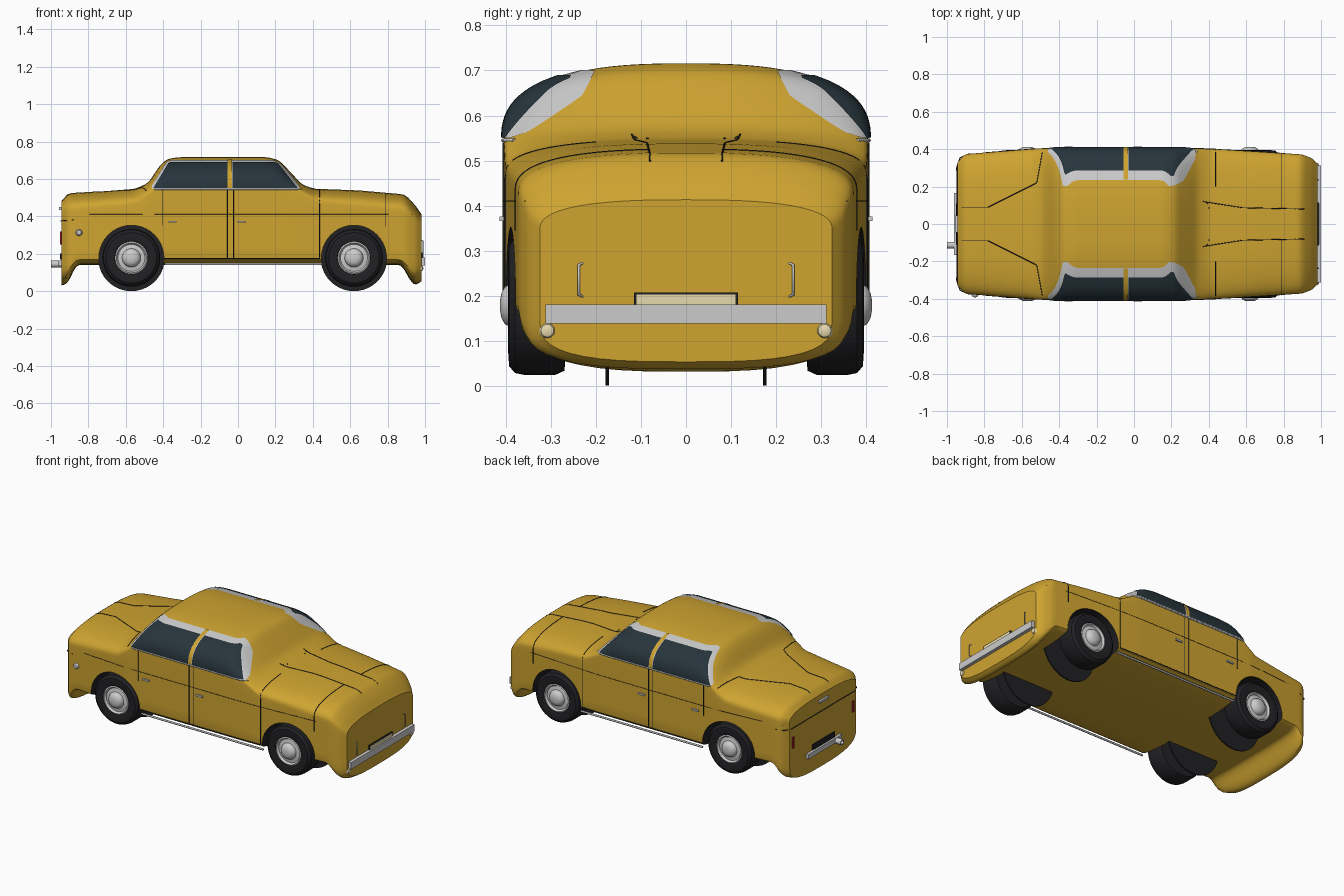
import bpy, bmesh, math
from mathutils import Vector, Matrix

if "Cube" in bpy.data.objects:
    bpy.data.objects.remove(bpy.data.objects["Cube"])


def mat(name, *rgb):
    m = bpy.data.materials.new(name)
    m.diffuse_color = (*rgb, 1)
    m.use_nodes = True
    m.node_tree.nodes["Principled BSDF"].inputs["Base Color"].default_value = m.diffuse_color
    return m


GOLD = mat("gold paint", 0.62, 0.37, 0.03)
DARK = mat("rubber", 0.015, 0.015, 0.018)
GLASS = mat("glass", 0.02, 0.035, 0.045)
CREAM = mat("lamp cream", 0.8, 0.7, 0.42)
RED = mat("lamp red", 0.4, 0.01, 0.03)
TRIM = mat("trim grey", 0.55, 0.55, 0.56)


def add(name, verts, faces, material=None, smooth=True):
    me = bpy.data.meshes.new(name)
    me.from_pydata([tuple(v) for v in verts], [], faces)
    bm = bmesh.new()
    bm.from_mesh(me)
    bmesh.ops.remove_doubles(bm, verts=bm.verts, dist=1e-5)
    bmesh.ops.recalc_face_normals(bm, faces=bm.faces)
    bm.to_mesh(me)
    bm.free()
    ob = bpy.data.objects.new(name, me)
    bpy.context.collection.objects.link(ob)
    if material:
        me.materials.append(material)
    if smooth:
        shade(ob)
    return ob


def shade(ob):
    bpy.ops.object.select_all(action='DESELECT')
    ob.select_set(True)
    bpy.context.view_layer.objects.active = ob
    bpy.ops.object.shade_smooth_by_angle(angle=math.radians(35))


def box(name, lo, hi, material=None):
    v = [(x, y, z) for x in (lo[0], hi[0]) for y in (lo[1], hi[1]) for z in (lo[2], hi[2])]
    f = [(0, 1, 3, 2), (4, 6, 7, 5), (0, 4, 5, 1), (2, 3, 7, 6), (0, 2, 6, 4), (1, 5, 7, 3)]
    return add(name, v, f, material, False)


def lathe(name, profile, origin, axis='y', s=1, material=None, n=40):
    """Revolve (radius, offset) pairs about the y or x axis through origin."""
    v, f, k = [], [], len(profile)
    for i in range(n):
        a = 2 * math.pi * i / n
        for r, h in profile:
            c, d = r * math.cos(a), r * math.sin(a)
            v.append(Vector(origin) + Vector((c, s * h, d) if axis == 'y' else (s * h, c, d)))
    for i in range(n):
        for j in range(k - 1):
            q = (i + 1) % n
            f.append((i * k + j, i * k + j + 1, q * k + j + 1, q * k + j))
    return add(name, v, f, material)


def tube(name, pts, r=0.0025, material=DARK):
    cu = bpy.data.curves.new(name, 'CURVE')
    cu.dimensions = '3D'
    cu.bevel_depth, cu.bevel_resolution, cu.use_fill_caps = r, 1, True
    sp = cu.splines.new('POLY')
    sp.points.add(len(pts) - 1)
    for p, c in zip(sp.points, pts):
        p.co = (*c, 1)
    cu.materials.append(material)
    ob = bpy.data.objects.new(name, cu)
    bpy.context.collection.objects.link(ob)


# Body outline tables along x: roofline, belt height, half width, underside
def table(*p):
    def lin(x):
        if x <= p[0][0]:
            return p[0][1]
        for (a, u), (b, w) in zip(p, p[1:]):
            if x <= b:
                return u + (w - u) * (x - a) / (b - a)
        return p[-1][1]
    return lambda x: sum(lin(x + k * 0.008) for k in range(-2, 3)) / 5


T = table((-.945, .47), (-.93, .505), (-.9, .523), (-.7, .535), (-.55, .547), (-.48, .578), (-.42, .67),
          (-.38, .706), (-.32, .716), (.16, .716), (.22, .7), (.28, .637), (.34, .572), (.4, .547),
          (.65, .537), (.89, .516), (.92, .49), (.97, .432), (.98, .4))
BELT = table((-.95, .42), (-.55, .46), (-.45, .53), (-.4, .54), (.25, .54), (.34, .52), (.42, .47),
             (.9, .42), (.94, .38), (.98, .34))
W = table((-.945, .315), (-.93, .355), (-.9, .374), (-.5, .405), (.3, .405), (.45, .4), (.9, .372),
          (.95, .352), (.97, .34), (.98, .315))
B = table((-.94, .03), (-.91, .04), (-.865, .14), (.875, .14), (.93, .04), (.96, .03), (.98, .06))
N = 2.6


def side_y(x, z):
    t = max(0, min(1, (z - BELT(x)) / (T(x) - BELT(x))))
    return W(x) * (1 - t ** N) ** (1 / N)


def top_z(x, y):
    t = min(1, abs(y) / W(x))
    return BELT(x) + (T(x) - BELT(x)) * (1 - t ** N) ** (1 / N)


def ring(x):
    w, b, bl, t = W(x), B(x), BELT(x), T(x)
    zm = b + .04 + .6 * max(0, .14 - b)
    half = []
    for i in range(11):
        a = math.pi / 2 * i / 10
        half.append((w * math.sin(a) ** (2 / 3), zm - (zm - b) * math.cos(a) ** (2 / 3) if i < 10 else zm))
    half += [(w, zm + (bl - zm) * i / 6) for i in range(1, 6)]
    for i in range(21):
        a = math.pi / 2 * i / 20
        half.append((w * max(0, math.cos(a)) ** (2 / N) if i < 20 else 0, bl + (t - bl) * math.sin(a) ** (2 / N)))
    return [(x, y, z) for y, z in half] + [(x, -y, z) for y, z in half[-2:0:-1]]


# Body shell lofted through the sections
M = 150
xs = [-.945 + 1.925 * i / M for i in range(M + 1)]
verts = [p for x in xs for p in ring(x)]
K = len(verts) // (M + 1)
faces = [(i * K + j, i * K + (j + 1) % K, (i + 1) * K + (j + 1) % K, (i + 1) * K + j)
         for i in range(M) for j in range(K)]
faces += [tuple(range(K)), tuple(M * K + j for j in range(K))]
body = add("car_body", verts, faces, GOLD, False)

# Wheels, with wells cut out of the body
for cx, end in ((-.57, "rear"), (.62, "front")):
    for s in (-1, 1):
        o = (cx, 0, .178)
        cut = lathe("well_cutter", [(0, .178), (.174, .178), (.174, .5), (0, .5)], o, 'y', s, DARK)
        bpy.context.view_layer.objects.active = body
        m = body.modifiers.new("well", 'BOOLEAN')
        m.object, m.operation, m.solver, m.material_mode = cut, 'DIFFERENCE', 'EXACT', 'TRANSFER'
        bpy.ops.object.modifier_apply(modifier=m.name)
        bpy.data.objects.remove(cut)
        lathe(end + "_well_disc", [(0, .171), (.178, .171), (.178, .179), (0, .179)], o, 'y', s, DARK)
        lathe(end + "_tyre", [(.08, .375), (.088, .39), (.105, .395), (.135, .393), (.15, .38), (.154, .36),
                              (.154, .29), (.145, .27), (.08, .265), (.08, .375)], o, 'y', s, DARK)
        lathe(end + "_rim", [(.088, .388), (.08, .392), (.072, .38), (.05, .384), (.047, .392), (.042, .402),
                             (.028, .41), (.012, .413), (0, .413)], o, 'y', s, TRIM)
        lathe(end + "_wheel_back", [(0, .28), (.082, .28)], o, 'y', s, DARK)
shade(body)


# Side glass, surrounds and pillars laid on the body surface
def patch(name, s, x0, x1, grow, off, material):
    n, k, v = 60, 12, []
    for i in range(n + 1):
        x = x0 + (x1 - x0) * i / n
        zt = min(.686 + grow, .55 + (x + .452) * 1.65 + grow * 2, .55 + (.318 - x) * 1.25 + grow * 2,
                 T(x) - .02 + grow * .7)
        zb = .548
        for j in range(k + 1):
            z = zb + (max(zt, zb) - zb) * j / k
            v.append((x, s * (side_y(x, z) + off), z + off * .6))
    f = [(i * (k + 1) + j, (i + 1) * (k + 1) + j, (i + 1) * (k + 1) + j + 1, i * (k + 1) + j + 1)
         for i in range(n) for j in range(k)]
    add(name, v, f, material)


def lerp(pts, n=14):
    out = []
    for a, b in zip(pts, pts[1:]):
        out += [tuple(u + (w - u) * i / n for u, w in zip(a, b)) for i in range(n)]
    return out + [pts[-1]]


for s in (-1, 1):
    patch("window_surround", s, -.46, .33, .013, .003, TRIM)
    patch("rear_window", s, -.452, -.057, 0, .006, GLASS)
    patch("front_window", s, -.03, .318, 0, .006, GLASS)
    patch("door_pillar", s, -.055, -.032, .013, .008, GOLD)
    # Panel seams on the sides, given as (x, z)
    for pts in ([(-.405, .35), (-.405, .54)], [(-.055, .175), (-.055, .54)], [(-.025, .175), (-.025, .54)],
                [(.435, .175), (.435, .51)], [(.79, .345), (.79, .505)], [(-.4, .175), (.435, .175)],
                [(-.92, .41), (.93, .41)]):
        r = .0014 if pts[0][1] == .41 else .0025
        tube("side_seam", [(x, s * side_y(x, z), z) for x, z in lerp(pts)], r)
    # Seams on bonnet and boot, given as (x, y)
    for pts in ([(.37, .12), (.58, .087), (.91, .08)], [(.435, .2), (.435, .385)], [(.79, .08), (.79, .365)],
                [(-.92, .09), (-.78, .09), (-.52, .22), (-.49, .385)]):
        tube("lid_seam", [(x, s * y, top_z(x, y)) for x, y in lerp(pts)], .0022)
    tube("belt_trim", [(x, s * (side_y(x, .545) + .001), .545) for (x,) in lerp([(-.45,), (.34,)], 30)], .005, TRIM)
    tube("sill_trim", [(-.39, s * .392, .145), (.45, s * .392, .145)], .006, TRIM)
    for x in (-.35, .02):
        box("door_handle", (x - .022, s * .408 - .006, .366), (x + .022, s * .408 + .006, .376), TRIM)
    tube("wiper", [(.4, s * .085, .55), (.405, s * .09, .535), (.39, s * .115, .553)], .003)
    # Front lamps and brackets, rear lamps
    lathe("fog_lamp", [(0, -.02), (.014, -.014), (.02, 0), (.014, .014), (0, .02)], (.972, s * .308, .122), 'x', 1, CREAM, 20)
    tube("grille_bracket", [(.978, s * .23, .272), (.988, s * .238, .268), (.988, s * .238, .202), (.978, s * .23, .198)], .003, TRIM)
    box("tail_lamp", (-.951, s * .295 - .008, .25), (-.94, s * .295 + .008, .32), RED)

# Front bumper and blank plate
box("front_bumper", (.966, -.312, .138), (1, .312, .18), TRIM)
box("front_plate_frame", (.975, -.115, .175), (.988, .115, .207), DARK)
box("front_plate", (.98, -.11, .178), (.991, .11, .202), CREAM)

# Rear bar, plate, boot handle, seam, exhaust and fuel cap
box("rear_bar", (-.962, -.165, .135), (-.94, .165, .165), TRIM)
box("rear_plate", (-.953, -.11, .168), (-.94, .11, .2), DARK)
box("boot_handle", (-.957, -.045, .435), (-.94, .045, .449), TRIM)
tube("boot_seam", [(-.88, -.376, .38), (-.93, -.355, .378), (-.946, -.31, .375), (-.946, .31, .375),
                   (-.93, .355, .378), (-.88, .376, .38)])
lathe("exhaust", [(.012, -.06), (.018, -.06), (.018, 0), (.012, 0), (.012, -.06)], (-.94, -.113, .145), 'x', 1, TRIM, 20)
lathe("fuel_cap", [(0, .012), (.012, .009), (.018, 0), (.018, -.01)], (-.85, -.381, .313), 'y', -1, TRIM, 20)
